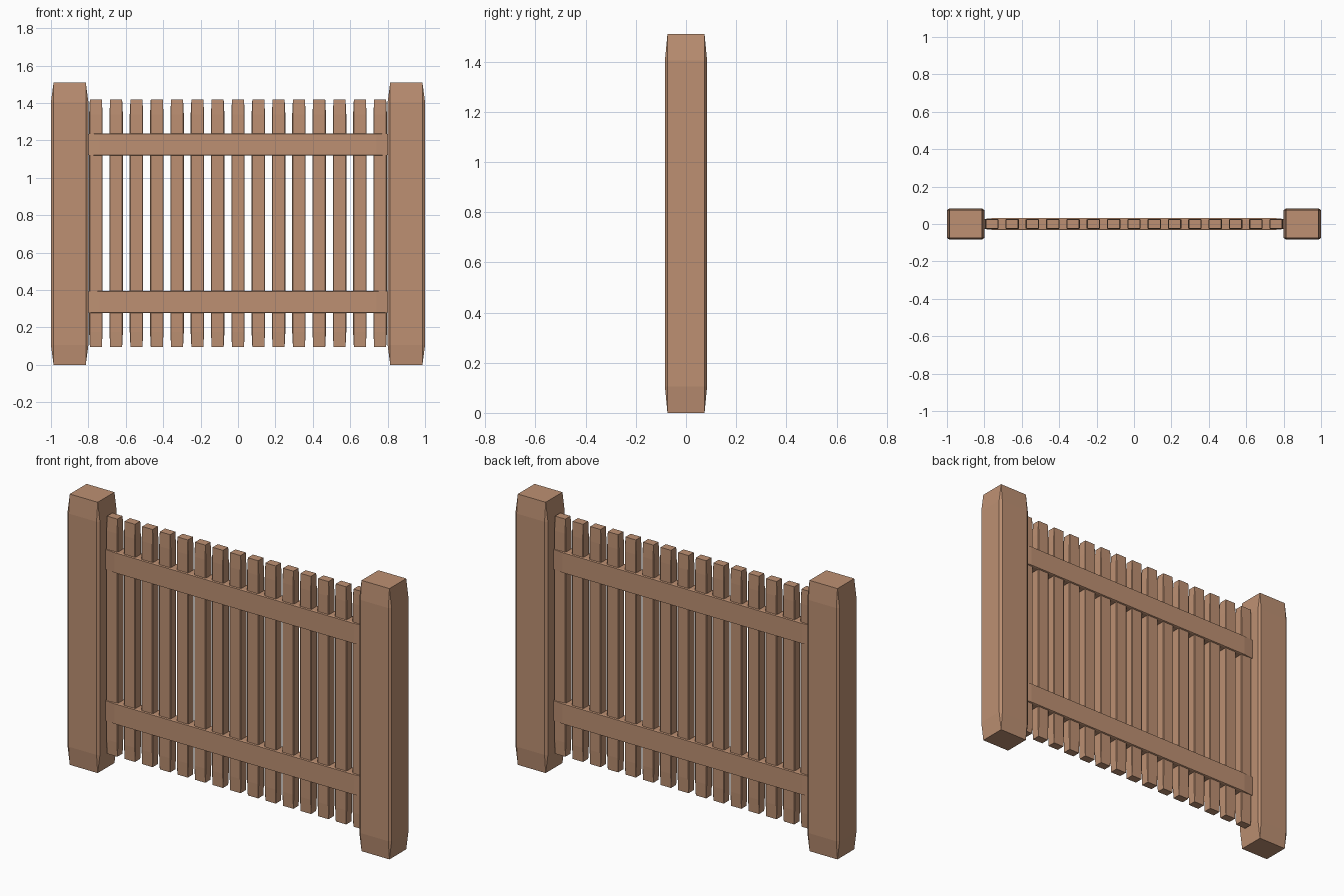
import bpy
import bmesh
import math
from mathutils import Matrix

cube = bpy.data.objects.get("Cube")
if cube:
    bpy.data.objects.remove(cube, do_unlink=True)

wood = bpy.data.materials.new("warm_brown_wood")
wood.use_nodes = True
colour = (0.51, 0.28, 0.17, 1)
wood.diffuse_color = colour
wood.node_tree.nodes["Principled BSDF"].inputs["Base Color"].default_value = colour


def timber(name, half_w, half_d, length, chamfer_w, chamfer_d, taper, matrix):
    """Chamfered beam along z whose ends taper to a plain rectangle."""
    bm = bmesh.new()
    iw, id_ = half_w - chamfer_w, half_d - chamfer_d
    corners = [(1, 1), (-1, 1), (-1, -1), (1, -1)]

    def end(z):
        return [bm.verts.new((sx * iw, sy * id_, z)) for sx, sy in corners]

    def middle(z):
        ring = []
        for sx, sy in corners:
            side = (sx * half_w, sy * id_, z)
            front = (sx * iw, sy * half_d, z)
            pair = [side, front] if sx * sy > 0 else [front, side]
            ring += [bm.verts.new(p) for p in pair]
        return ring

    h = length / 2
    bottom, low, high, top = end(-h), middle(taper - h), middle(h - taper), end(h)
    bm.faces.new(bottom)
    bm.faces.new(top)
    for i in range(8):
        j = (i + 1) % 8
        bm.faces.new((low[i], low[j], high[j], high[i]))
    # Tapered faces, with a triangle closing each chamfer
    for cap, ring in ((bottom, low), (top, high)):
        for i in range(4):
            j = (i + 1) % 4
            bm.faces.new((cap[i], ring[2 * i], ring[2 * i + 1]))
            bm.faces.new((cap[i], ring[2 * i + 1], ring[2 * j], cap[j]))
    bmesh.ops.recalc_face_normals(bm, faces=bm.faces)
    bm.transform(matrix)
    mesh = bpy.data.meshes.new(name)
    bm.to_mesh(mesh)
    bm.free()
    mesh.materials.append(wood)
    obj = bpy.data.objects.new(name, mesh)
    bpy.context.collection.objects.link(obj)
    return obj


# End posts
for side, sx in (("left", 1), ("right", -1)):
    timber(side + "_post", 0.1, 0.084, 1.51, 0.014, 0.01, 0.105,
           Matrix.Translation((sx * 0.9, 0, 0.755)))

# Horizontal rails
lie_down = Matrix.Rotation(math.pi / 2, 4, "Y")
for name, z in (("lower_rail", 0.335), ("upper_rail", 1.178)):
    timber(name, 0.059, 0.033, 1.6, 0.003, 0.006, 0.06,
           Matrix.Translation((0, 0, z)) @ lie_down)

# Vertical pickets
count = 15
for i in range(count):
    x = -0.76 + 1.52 * i / (count - 1)
    timber(f"picket_{i + 1}", 0.036, 0.026, 1.325, 0.004, 0.003, 0.08,
           Matrix.Translation((x, 0, 0.757)))
